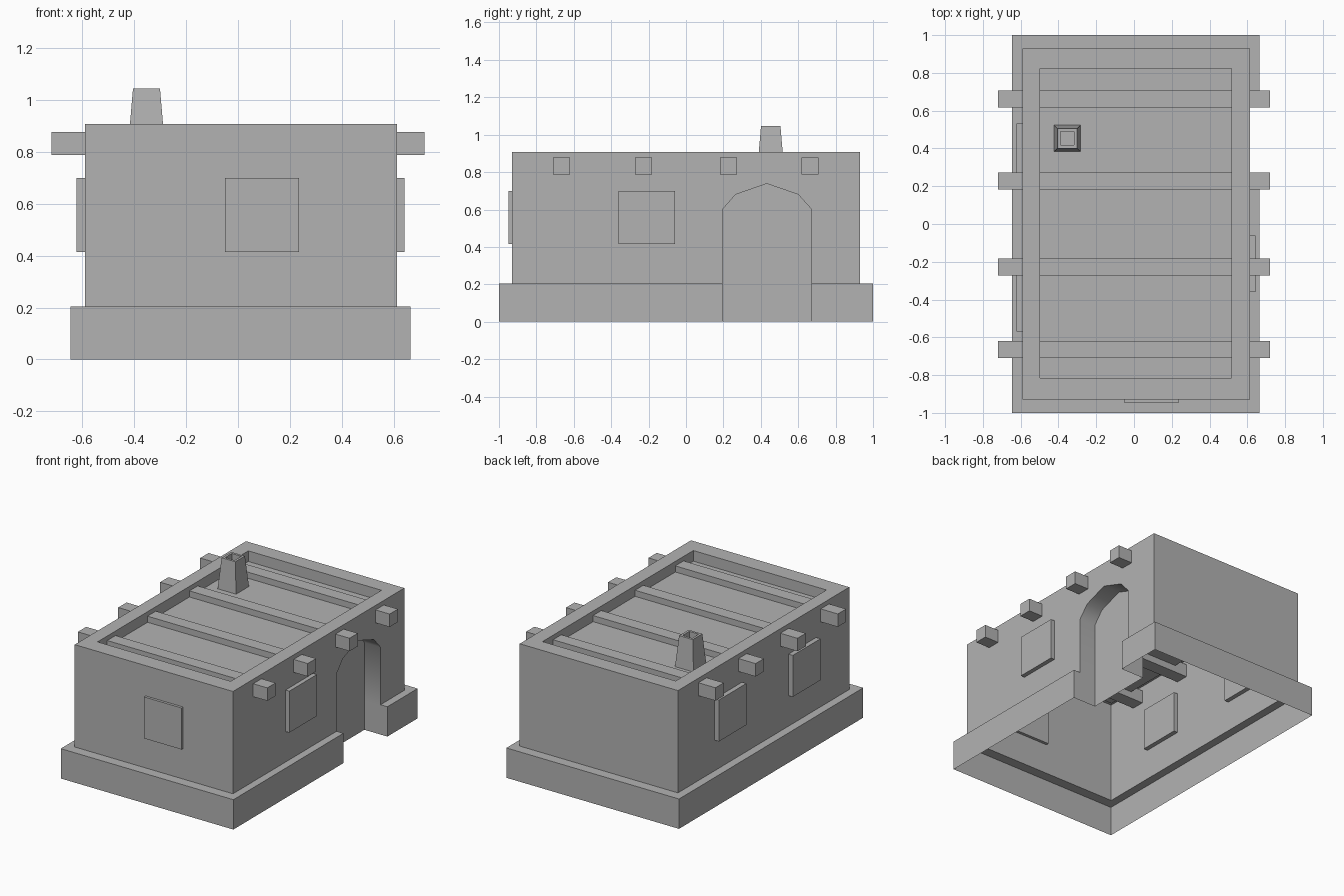
import bpy, bmesh
from mathutils import Vector

if "Cube" in bpy.data.objects:
    bpy.data.objects.remove(bpy.data.objects["Cube"])

plaster = bpy.data.materials.new("grey_plaster")
plaster.diffuse_color = (0.45, 0.45, 0.45, 1)
plaster.use_nodes = True
plaster.node_tree.nodes["Principled BSDF"].inputs["Base Color"].default_value = plaster.diffuse_color


def finish(bm, name):
    mesh = bpy.data.meshes.new(name)
    bm.to_mesh(mesh)
    bm.free()
    mesh.materials.append(plaster)
    obj = bpy.data.objects.new(name, mesh)
    bpy.context.collection.objects.link(obj)
    return obj


def box(name, x0, x1, y0, y1, z0, z1):
    bm = bmesh.new()
    bmesh.ops.create_cube(bm, size=1)
    for v in bm.verts:
        v.co = Vector(((x0 + x1) / 2 + v.co.x * (x1 - x0),
                       (y0 + y1) / 2 + v.co.y * (y1 - y0),
                       (z0 + z1) / 2 + v.co.z * (z1 - z0)))
    return finish(bm, name)


def face(bm, pts, smooth=False):
    f = bm.faces.new([bm.verts.new(p) for p in pts])
    f.smooth = smooth


def ring(x0, x1, y0, y1, z):
    return [(x0, y0, z), (x1, y0, z), (x1, y1, z), (x0, y1, z)]


def loft(bm, rings, skip=lambda level, side: False):
    """Join rectangular rings and cap the last one."""
    for i, (a, b) in enumerate(zip(rings, rings[1:])):
        for s in range(4):
            if not skip(i, s):
                t = (s + 1) % 4
                face(bm, [a[s], a[t], b[t], b[s]])
    face(bm, rings[-1])


def weld(bm):
    bmesh.ops.remove_doubles(bm, verts=bm.verts, dist=0.0005)
    bmesh.ops.recalc_face_normals(bm, faces=bm.faces)
    top = max(bm.faces, key=lambda f: f.calc_center_median().z + abs(f.normal.z))
    if top.normal.z < 0:
        bmesh.ops.reverse_faces(bm, faces=bm.faces)


# House shell: open plinth, ledge, walls, parapet and sunken roof
X0, X1, Y, LEDGE, TOP, ROOF = -0.59, 0.613, 0.93, 0.205, 0.908, 0.835
PX0, PX1 = -0.647, 0.665
bm = bmesh.new()
loft(bm, [ring(PX0, PX1, -1, 1, 0), ring(PX0, PX1, -1, 1, LEDGE),
          ring(X0, X1, -Y, Y, LEDGE), ring(X0, X1, -Y, Y, TOP),
          ring(-0.497, 0.515, -0.815, 0.822, TOP),
          ring(-0.497, 0.515, -0.815, 0.822, ROOF)],
     skip=lambda level, side: level < 3 and side == 1)

# Right wall with arched door opening
D0, D1, BACK = 0.195, 0.672, 0.49
arch = [(D0, LEDGE), (D0, 0.6), (0.265, 0.68), (0.432, 0.738),
        (0.6, 0.68), (D1, 0.6), (D1, LEDGE)]
face(bm, [(X1, y, z) for y, z in
          [(-Y, LEDGE)] + arch + [(Y, LEDGE), (Y, TOP), (-Y, TOP)]])

# Plinth, ledge and plinth jamb on either side of the door
for d, end, wall in ((D0, -1, -Y), (D1, 1, Y)):
    face(bm, [(PX1, end, 0), (PX1, d, 0), (PX1, d, LEDGE), (PX1, end, LEDGE)])
    face(bm, [(PX1, end, LEDGE), (PX1, d, LEDGE), (X1, d, LEDGE), (X1, wall, LEDGE)])
    face(bm, [(PX1, d, 0), (X1, d, 0), (X1, d, LEDGE), (PX1, d, LEDGE)])

# Door recess and back panel
door = [(D0, 0)] + arch + [(D1, 0)]
for (ya, za), (yb, zb) in zip(door, door[1:]):
    face(bm, [(X1, ya, za), (X1, yb, zb), (BACK, yb, zb), (BACK, ya, za)],
         smooth=True)
face(bm, [(BACK, y, z) for y, z in door])
weld(bm)
# keep the door rim and panel edges crisp
for e in bm.edges:
    if len(e.link_faces) == 2 and e.calc_face_angle(0) > 1.0:
        e.smooth = False
finish(bm, "house_shell")

# Roof beams running through both side walls
for i, y in enumerate((-0.665, -0.227, 0.228, 0.663)):
    box(f"roof_beam_{i + 1}", -0.72, 0.72, y - 0.045, y + 0.045, 0.788, 0.877)

# Window shutters set through the walls
W0, W1 = 0.415, 0.70
box("front_window", -0.05, 0.235, -0.948, -0.91, W0, W1)
box("right_window", 0.583, 0.642, -0.36, -0.06, W0, W1)
box("left_window_front", -0.623, -0.56, -0.57, -0.27, W0, W1)
box("left_window_back", -0.623, -0.56, 0.235, 0.532, W0, W1)


# Tapered chimney with a square flue
def square(half, z):
    return ring(-0.353 - half, -0.353 + half, 0.453 - half, 0.453 + half, z)


bm = bmesh.new()
loft(bm, [square(0.07, ROOF), square(0.052, 1.046),
          square(0.036, 1.046), square(0.036, 0.98)])
weld(bm)
finish(bm, "chimney")
